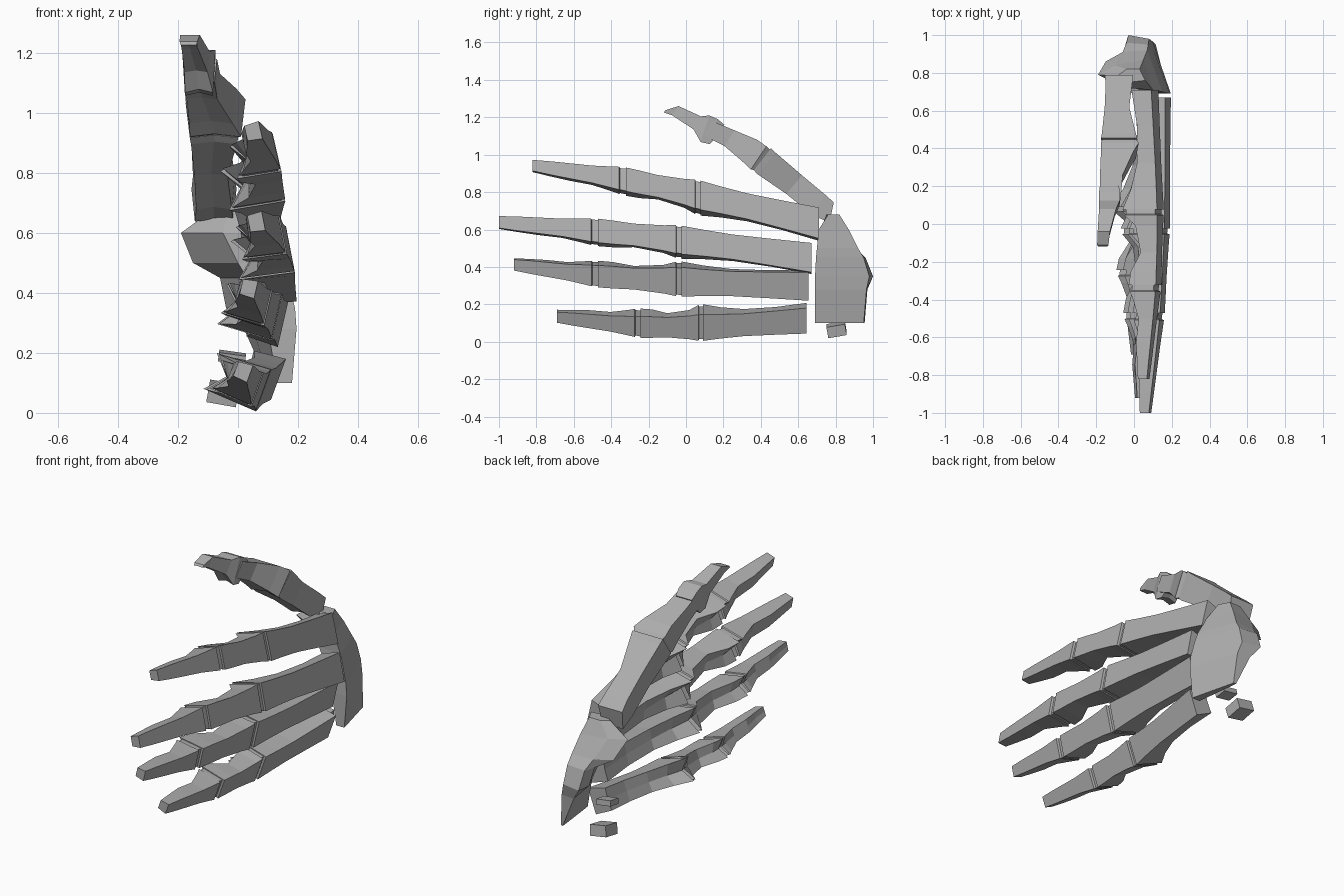
import bpy, bmesh, math
from mathutils import Vector

if "Cube" in bpy.data.objects:
    bpy.data.objects.remove(bpy.data.objects["Cube"])

GREY = 0.42
bone_mat = bpy.data.materials.new("bone grey")
bone_mat.use_nodes = True
bone_mat.diffuse_color = (GREY, GREY, GREY, 1)
bone_mat.node_tree.nodes["Principled BSDF"].inputs["Base Color"].default_value = (GREY, GREY, GREY, 1)


def loft(name, rings):
    """Skin a closed, flat-shaded solid over rings with equal point counts."""
    bm = bmesh.new()
    loops = [[bm.verts.new(p) for p in ring] for ring in rings]
    n = len(loops[0])
    for a, b in zip(loops, loops[1:]):
        for i in range(n):
            j = (i + 1) % n
            bm.faces.new((a[i], a[j], b[j], b[i]))
    bm.faces.new(loops[0])
    bm.faces.new(loops[-1])
    bmesh.ops.recalc_face_normals(bm, faces=bm.faces)
    mesh = bpy.data.meshes.new(name)
    bm.to_mesh(mesh)
    bm.free()
    mesh.materials.append(bone_mat)
    obj = bpy.data.objects.new(name, mesh)
    bpy.context.collection.objects.link(obj)
    return obj


def section(back, out, up, height, depth, groove):
    """Flat back edge, slightly narrower palm edge with a groove in it."""
    half = up * height / 2
    palm = back - out * depth
    return [back + half, back - half, palm - half * 0.85,
            palm + out * depth * groove, palm + half * 0.85]


# Shared bone profiles: fraction along, height scale, depth, palm groove, sink of the back face
PROFILES = {
    "long": [(0, 1, .11, .05, 0), (.3, .92, .09, 0, 0), (.6, .86, .1, .05, 0),
             (.82, .92, .14, .2, 0), (.99, 1, .19, .3, 0)],
    "middle": [(-.03, .93, .16, .3, .012), (.045, .93, .16, .3, .012), (.055, 1, .18, .3, 0),
               (.2, .92, .12, .1, 0), (.55, .85, .09, 0, 0), (.8, .95, .14, .2, 0), (.98, 1, .15, .3, 0)],
    "tip": [(-.03, .93, .12, .3, .012), (.045, .93, .12, .3, .012), (.055, 1, .14, .25, 0),
            (.14, .97, .12, .2, 0), (.35, .9, .08, 0, 0), (.6, .95, .08, 0, 0), (.8, 1, .065, .1, 0),
            (1, 1, .05, 0, 0)],
}


def finger(name, roll, joints):
    """Joints run from the wrist outward as x, y, z of the back face and its height."""
    r = math.radians(roll)
    out = Vector((math.cos(r), 0, math.sin(r)))
    up = Vector((-math.sin(r), 0, math.cos(r)))
    for (part, profile), a, b in zip(PROFILES.items(), joints, joints[1:]):
        rings = []
        for t, scale, depth, groove, sink in profile:
            back = Vector(a[:3]).lerp(Vector(b[:3]), t) - out * sink
            height = (a[3] + (b[3] - a[3]) * t) * scale
            rings.append(section(back, out, up, height, depth, groove))
        loft(f"{name}_{part}_bone", rings)


# Four fingers
finger("index", 13, [(.11, .71, .635, .17), (.14, .07, .785, .16), (.13, -.33, .87, .13), (.075, -.82, .943, .06)])
finger("middle", 11, [(.18, .67, .45, .16), (.175, -.03, .545, .155), (.15, -.48, .595, .13), (.085, -1, .64, .065)])
finger("ring", -13, [(.15, .655, .295, .155), (.13, -.03, .32, .16), (.1, -.48, .35, .12), (.06, -.92, .41, .06)])
finger("little", -20, [(.135, .645, .112, .145), (.085, .085, .075, .15), (.065, -.25, .078, .12), (.04, -.69, .13, .06)])


def thumb_bone(name, stations):
    """Stations: x, y, z of the back face, width across x, depth inward, tilt of the section."""
    side = Vector((1, 0, 0))
    rings = []
    for x, y, z, width, depth, tilt in stations:
        a = math.radians(tilt)
        out = Vector((0, math.cos(a), math.sin(a)))
        rings.append(section(Vector((x, y, z)), out, side, width, depth, .08))
    loft(name, rings)


# Thumb
thumb_bone("thumb_long_bone", [(-.08, .79, .745, .15, .11, 78), (-.08, .74, .79, .14, .13, 60),
                               (-.09, .62, .89, .13, .13, 50), (-.08, .48, 1.01, .18, .15, 50),
                               (-.08, .455, 1.035, .19, .15, 52)])
thumb_bone("thumb_middle_bone", [(-.08, .46, 1.015, .16, .12, 56), (-.075, .43, 1.045, .2, .15, 56),
                                 (-.09, .38, 1.08, .17, .14, 56), (-.12, .26, 1.13, .12, .1, 58),
                                 (-.125, .14, 1.18, .11, .09, 58)])
thumb_bone("thumb_tip_bone", [(-.13, .205, 1.16, .1, .08, 58), (-.13, .17, 1.19, .11, .14, 72),
                              (-.13, .125, 1.21, .11, .15, 72), (-.14, .08, 1.205, .09, .08, 60),
                              (-.16, -.04, 1.26, .065, .06, 55), (-.165, -.11, 1.238, .06, .015, 55)])

# Curved wrist block: height, then outline points from the back of the hand to the palm
WRIST = [
    (.1, [(.18, .69), (.115, .95), (.1, .955), (.105, .9), (.13, .69)]),
    (.28, [(.195, .69), (.1, .965), (.02, .97), (.05, .9), (.1, .69)]),
    (.35, [(.19, .69), (.08, .98), (-.03, 1), (-.04, .92), (.06, .7)]),
    (.45, [(.165, .695), (.075, .95), (-.04, .96), (-.06, .9), (.03, .71)]),
    (.5, [(.15, .7), (.07, .92), (-.06, .91), (-.15, .86), (0, .72)]),
    (.6, [(.1, .71), (.05, .87), (-.1, .84), (-.19, .79), (-.05, .72)]),
    (.68, [(.06, .76), (.03, .82), (-.04, .82), (-.08, .79), (-.03, .75)]),
]
loft("wrist_block", [[Vector((x, y, z)) for x, y in ring] for z, ring in WRIST])


def pebble(name, centre, size, roll):
    obj = loft(name, [[Vector((x * size[0], y * size[1], z * size[2]))
                       for x, y in ((-.5, -.5), (.5, -.5), (.5, .5), (-.5, .5))] for z in (-.5, .5)])
    obj.location = centre
    obj.rotation_euler = (math.radians(roll), math.radians(roll), 0)


# Small loose wrist bones
pebble("outer_wrist_pebble", (-.05, .805, .065), (.1, .1, .06), 10)
pebble("inner_wrist_pebble", (-.02, .73, .185), (.09, .07, .03), 8)
